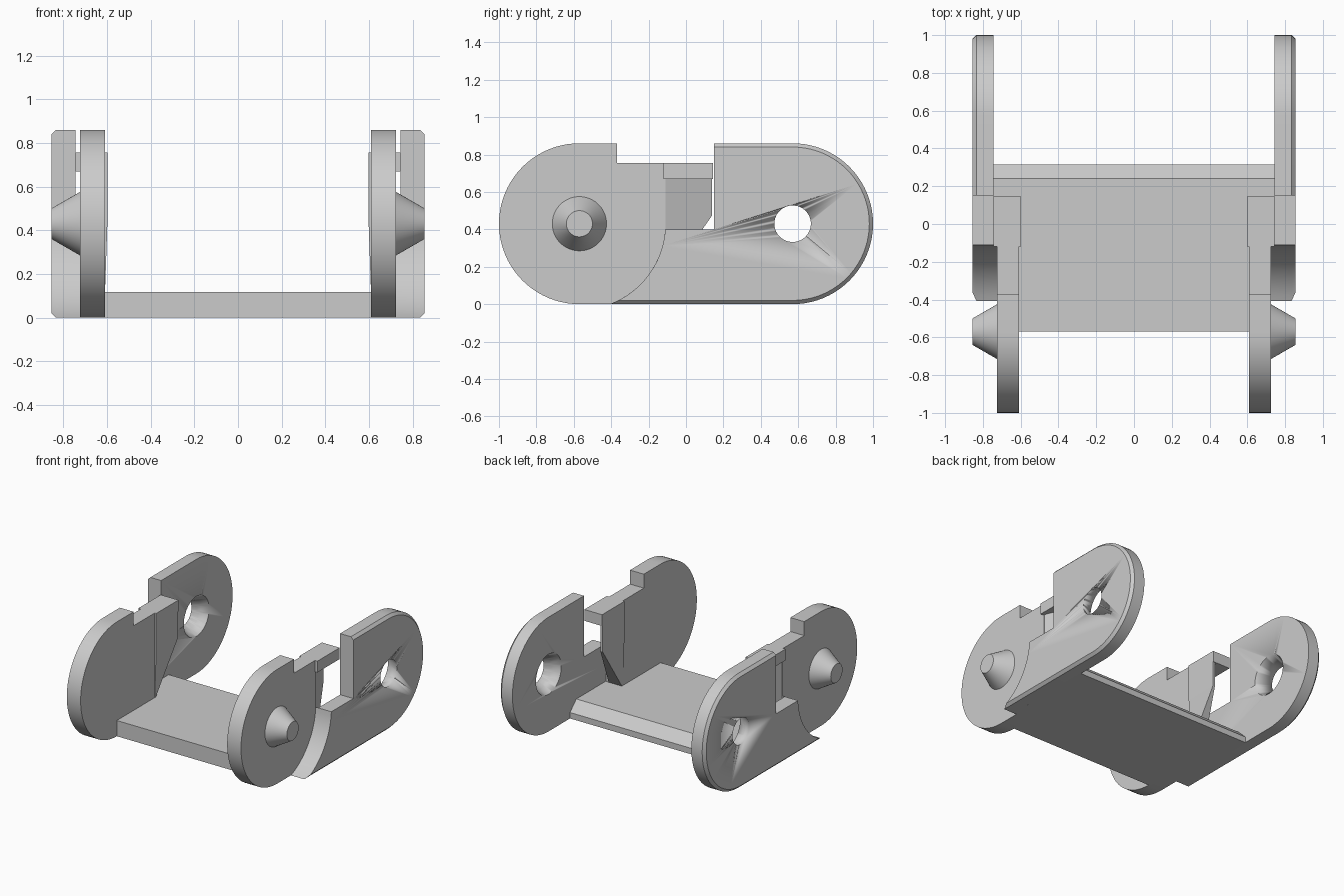
import bpy, bmesh, math

if "Cube" in bpy.data.objects:
    bpy.data.objects.remove(bpy.data.objects["Cube"])

grey = bpy.data.materials.new("grey plastic")
grey.diffuse_color = (0.6, 0.6, 0.6, 1)
grey.use_nodes = True
grey.node_tree.nodes["Principled BSDF"].inputs["Base Color"].default_value = grey.diffuse_color
R, CZ = 0.43, 0.43           # plate end radius and pivot height
PIN_Y, HOLE_Y = -0.57, 0.57  # pivot centres


def arc(cy, r, a0, a1, n):
    """Points (y, z) on an arc about (cy, CZ), angles in degrees."""
    return [(cy + r * math.cos(math.radians(a0 + (a1 - a0) * i / n)),
             CZ + r * math.sin(math.radians(a0 + (a1 - a0) * i / n)))
            for i in range(n + 1)]


def loft(name, rings, smooth=True):
    """Closed solid through rings of 3D points with equal counts."""
    bm = bmesh.new()
    loops = [[bm.verts.new(p) for p in ring] for ring in rings]
    n = len(loops[0])
    for a, b in zip(loops, loops[1:]):
        for i in range(n):
            j = (i + 1) % n
            bm.faces.new((a[i], a[j], b[j], b[i]))
    bm.faces.new(loops[0])
    bm.faces.new(loops[-1])
    bmesh.ops.recalc_face_normals(bm, faces=bm.faces)
    mesh = bpy.data.meshes.new(name)
    bm.to_mesh(mesh)
    bm.free()
    obj = bpy.data.objects.new(name, mesh)
    bpy.context.collection.objects.link(obj)
    mesh.materials.append(grey)
    if smooth:
        bpy.ops.object.select_all(action='DESELECT')
        obj.select_set(True)
        bpy.context.view_layer.objects.active = obj
        bpy.ops.object.shade_smooth_by_angle(angle=math.radians(25))
    return obj


def at_x(x, profile):
    return [(x, y, z) for y, z in profile]


def box(name, x0, x1, y0, y1, z0, z1):
    rect = [(y0, z0), (y1, z0), (y1, z1), (y0, z1)]
    return loft(name, [at_x(x0, rect), at_x(x1, rect)], False)


def outer_profile(d):
    """Rear plate outline, inset by d along its bottom, round end and top."""
    r = R - d
    low = math.degrees(math.asin(-r / 0.46))
    return (arc(HOLE_Y, r, -90, 90, 40) + [(0.15, CZ + r), (0.15, 0.40)]
            + arc(PIN_Y, 0.46, -3.7, low, 16))


# Floor with a sloped rear edge
floor_profile = [(-0.57, 0), (0.315, 0), (0.315, 0.045), (0.24, 0.118), (-0.57, 0.118)]
loft("floor_front", [at_x(-0.62, floor_profile), at_x(0.62, floor_profile)], False)
rear_profile = [(y if y > 0 else -0.11, z) for y, z in floor_profile]
loft("floor_rear", [at_x(-0.75, rear_profile), at_x(0.75, rear_profile)], False)

for s, side in ((1, "right"), (-1, "left")):
    # Front inner plate with a stepped top
    inner = (arc(PIN_Y, R, 90, 270, 40)
             + [(-0.11, 0), (-0.11, 0.755), (-0.37, 0.755), (-0.37, 0.86)])
    loft(side + "_front_plate", [at_x(s * 0.61, inner), at_x(s * 0.725, inner)])

    # Tapered pivot pin
    loft(side + "_pin", [at_x(s * x, arc(PIN_Y, r, 0, 354, 59))
                         for x, r in ((0.70, 0.145), (0.725, 0.145), (0.855, 0.07))])

    # Rear outer plate, chamfered outside, with a conical hole
    plate = loft(side + "_rear_plate", [
        at_x(s * 0.745, outer_profile(0)), at_x(s * 0.835, outer_profile(0)),
        at_x(s * 0.855, outer_profile(0.02))])
    cutter = loft(side + "_hole_cutter", [
        at_x(s * x, arc(HOLE_Y, r, 0, 354, 59))
        for x, r in ((0.725, 0.16), (0.875, 0.088))])
    cut = plate.modifiers.new("pivot hole", 'BOOLEAN')
    cut.object, cut.solver = cutter, 'EXACT'
    cutter.hide_render = True
    cutter.hide_set(True)

    # Filler joining the two plates behind the curved shoulder
    filler = arc(PIN_Y, 0.46, -3.7, -69.2, 16) + [(-0.11, 0)]
    loft(side + "_plate_joint", [at_x(s * 0.72, filler), at_x(s * 0.75, filler)])

    # Stop bar above the window
    box(side + "_stop_bar", s * 0.597, s * 0.745, -0.12, 0.145, 0.67, 0.755)

    # Thin tapering web running back from the front plate, sloped below
    plan = [(0.597, 0.61, -0.12, 0.10), (0.725, 0.725, -0.12, 0.10),
            (0.615, 0.615, 0.14, 0.475), (0.597, 0.597, 0.14, 0.475)]
    loft(side + "_web", [[(s * b, y, z) for t, b, y, z in plan],
                         [(s * t, y, 0.475 if y < 0 else 0.48) for t, b, y, z in plan],
                         [(s * t, y, 0.68) for t, b, y, z in plan]], False)
